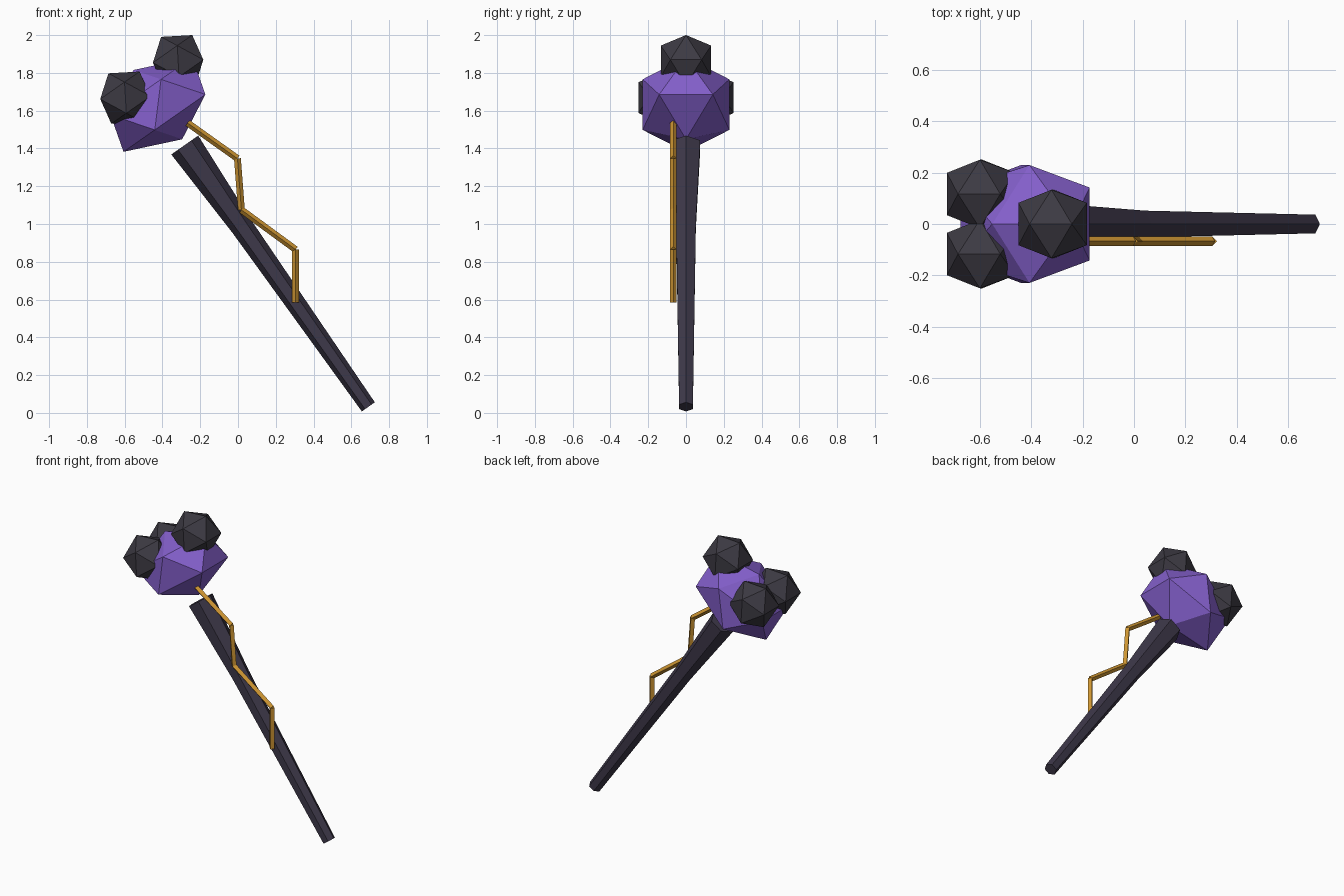
import bpy, bmesh, math
from mathutils import Vector, Matrix

if "Cube" in bpy.data.objects:
    bpy.data.objects.remove(bpy.data.objects["Cube"])

TILT = math.radians(-35)  # the whole club leans to the left


def material(name, rgb):
    m = bpy.data.materials.new(name)
    m.diffuse_color = (*rgb, 1)
    m.use_nodes = True
    m.node_tree.nodes["Principled BSDF"].inputs["Base Color"].default_value = m.diffuse_color
    return m


WOOD = material("dark_violet_wood", (0.048, 0.040, 0.068))
STONE = material("charcoal_stone", (0.046, 0.042, 0.056))
CRYSTAL = material("purple_crystal", (0.23, 0.115, 0.60))
GOLD = material("gold", (0.61, 0.30, 0.032))


def add_object(name, bm, mat):
    bmesh.ops.recalc_face_normals(bm, faces=bm.faces)
    me = bpy.data.meshes.new(name)
    bm.to_mesh(me)
    bm.free()
    me.materials.append(mat)
    ob = bpy.data.objects.new(name, me)
    bpy.context.collection.objects.link(ob)
    return ob


def rock(name, centre, size, mat):
    """Faceted twenty-sided stone, tilted with the handle."""
    bm = bmesh.new()
    bmesh.ops.create_icosphere(bm, subdivisions=1, radius=1)
    bm.transform(Matrix.Translation(centre) @ Matrix.Rotation(TILT, 4, 'Y')
                 @ Matrix.Diagonal((*size, 1)))
    return add_object(name, bm, mat)


def rod(name, start, end, stations, sides, mat):
    """Straight rod; stations are (fraction along, radius)."""
    a, b = Vector(start), Vector(end)
    axis = (b - a).normalized()
    v = Vector((0, 1, 0))
    u = v.cross(axis).normalized()
    bm = bmesh.new()
    rings = []
    for t, r in stations:
        c = a.lerp(b, t)
        rings.append([bm.verts.new(c + r * (u * math.cos(k * math.tau / sides)
                                            + v * math.sin(k * math.tau / sides)))
                      for k in range(sides)])
    for lo, hi in zip(rings, rings[1:]):
        for k in range(sides):
            j = (k + 1) % sides
            bm.faces.new((lo[k], lo[j], hi[j], hi[k]))
    bm.faces.new(rings[0])
    bm.faces.new(rings[-1])
    return add_object(name, bm, mat)


# Tapered six-sided handle
rod("handle", (0.69, 0, 0.032), (-0.282, 0, 1.418),
    [(0, 0.042), (0.69, 0.06), (1, 0.087)], 6, WOOD)

# Flattened crystal head
rock("head", (-0.424, 0, 1.632), (0.327, 0.27, 0.224), CRYSTAL)

# Stone knobs: one on top, a pair on the sides
rock("top_knob", (-0.317, 0, 1.862), (0.157,) * 3, STONE)
for side, label in ((-1, "front"), (1, "back")):
    rock(label + "_knob", (-0.596, side * 0.117, 1.669), (0.157,) * 3, STONE)

# Zigzag gold trim along the front of the handle
path = [(-0.267, 1.535), (-0.003, 1.347), (0.018, 1.075), (0.305, 0.865), (0.305, 0.585)]
for i, (p, q) in enumerate(zip(path, path[1:])):
    rod(f"trim_bar_{i + 1}", (p[0], -0.067, p[1]), (q[0], -0.067, q[1]),
        [(0, 0.018), (1, 0.018)], 4, GOLD)
